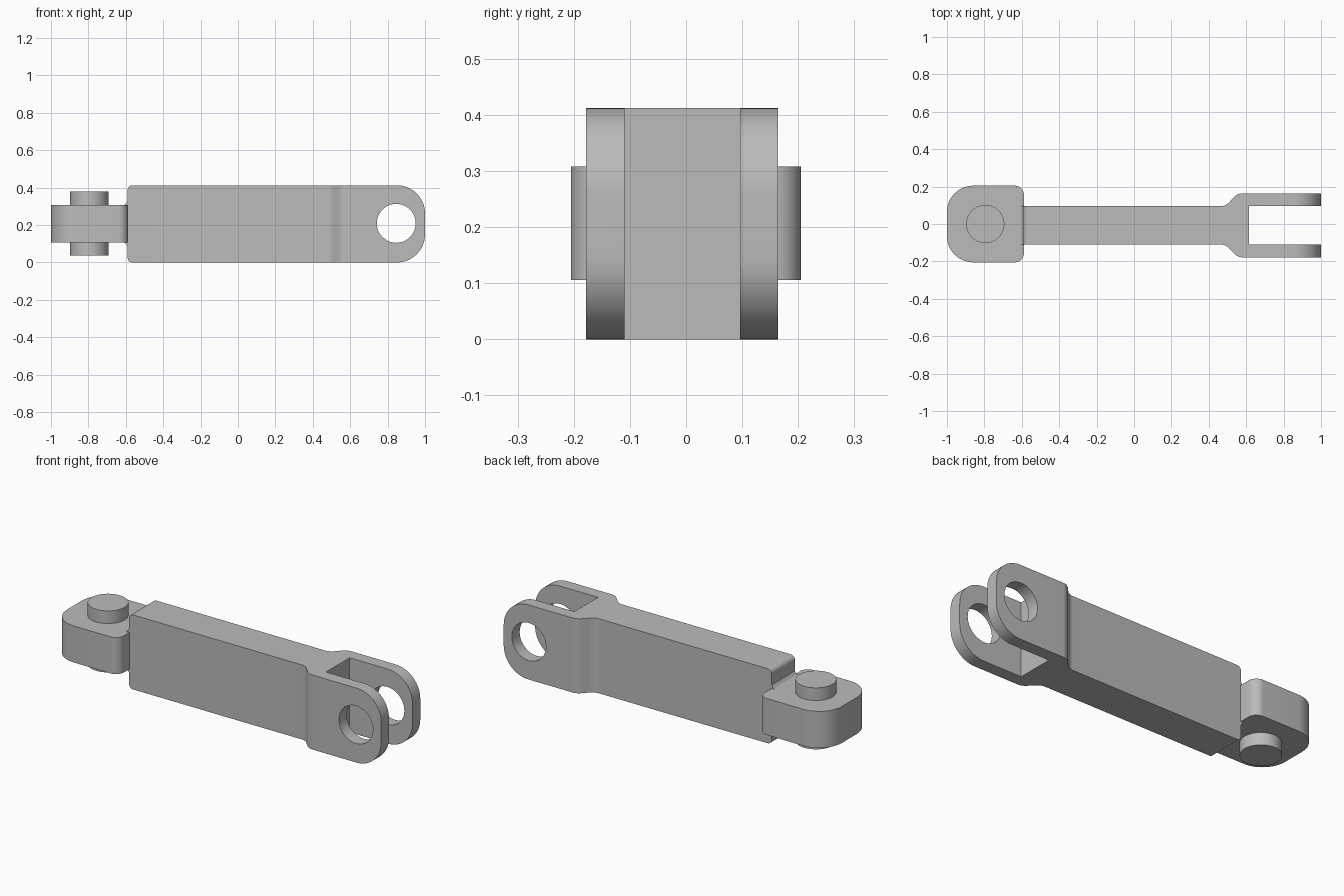
import bpy, bmesh, math
from mathutils import Vector, Matrix

if "Cube" in bpy.data.objects:
    bpy.data.objects.remove(bpy.data.objects["Cube"])

steel = bpy.data.materials.new("grey_steel")
steel.use_nodes = True
grey = (0.5, 0.5, 0.5, 1)
steel.diffuse_color = grey
steel.node_tree.nodes["Principled BSDF"].inputs["Base Color"].default_value = grey


def fillet(corners, steps=10):
    """Round each (x, y, radius) corner of a closed outline."""
    out = []
    n = len(corners)
    for i, (x, y, r) in enumerate(corners):
        p = Vector((x, y))
        if not r:
            out.append(p)
            continue
        a = (Vector(corners[i - 1][:2]) - p).normalized()
        b = (Vector(corners[(i + 1) % n][:2]) - p).normalized()
        half = a.angle(b) / 2
        centre = p + (a + b).normalized() * r / math.sin(half)
        start = p + a * r / math.tan(half) - centre
        end = p + b * r / math.tan(half) - centre
        sweep = start.angle_signed(end)
        for k in range(steps + 1):
            turn = Matrix.Rotation(-sweep * k / steps, 2)
            out.append(centre + turn @ start)
    return out


def prism(name, outline, low, high, along="z"):
    """Extrude an outline along z (from xy) or along y (from xz)."""
    bm = bmesh.new()

    def place(p, h):
        return (p.x, p.y, h) if along == "z" else (p.x, h, p.y)
    face = bm.faces.new([bm.verts.new(place(p, low)) for p in outline])
    top = bmesh.ops.extrude_face_region(bm, geom=[face])["geom"]
    step = Vector(place(Vector((0, 0)), high - low))
    bmesh.ops.translate(bm, vec=step, verts=[v for v in top if isinstance(v, bmesh.types.BMVert)])
    bmesh.ops.recalc_face_normals(bm, faces=bm.faces)
    mesh = bpy.data.meshes.new(name)
    bm.to_mesh(mesh)
    bm.free()
    mesh.materials.append(steel)
    ob = bpy.data.objects.new(name, mesh)
    bpy.context.collection.objects.link(ob)
    return ob


def circle(x, y, r, n=48):
    return [Vector((x + r * math.cos(math.tau * k / n), y + r * math.sin(math.tau * k / n))) for k in range(n)]


def boolean(ob, tool, operation):
    mod = ob.modifiers.new(operation.lower(), "BOOLEAN")
    mod.object, mod.operation, mod.solver = tool, operation, "EXACT"
    bpy.context.view_layer.objects.active = ob
    bpy.ops.object.modifier_apply(modifier=mod.name)
    bpy.data.objects.remove(tool)


# Bar that widens into a slotted fork, seen in plan
mid, bar_w, fork_w = -0.007, 0.103, 0.171
half_plan = [(-0.59, bar_w, 0), (0.49, bar_w, 0.06), (0.555, fork_w, 0.06),
             (1.0, fork_w, 0), (1.0, bar_w, 0), (0.615, bar_w, 0)]
plan = [(x, mid - y, r) for x, y, r in half_plan]
plan += [(x, mid + y, r) for x, y, r in reversed(half_plan)]
body = prism("link_body", fillet(plan), -0.05, 0.5)

# Rounded side silhouette and the cross hole of the fork
side = [(-0.59, 0, 0.025), (1, 0, 0.15), (1, 0.412, 0.15), (-0.59, 0.412, 0.025)]
boolean(body, prism("side_shape", fillet(side, 16), -0.4, 0.4, "y"), "INTERSECT")
boolean(body, prism("fork_hole", circle(0.846, 0.209, 0.104), -0.4, 0.4, "y"), "DIFFERENCE")

# Eye block at the other end
block = [(-1, -0.205, 0.14), (-0.588, -0.205, 0.05), (-0.588, 0.205, 0.05), (-1, 0.205, 0.14)]
head = prism("end_block", fillet(block, 12), 0.106, 0.308)

# Flared joint where the bar meets the block
flare = [(-0.615, 0.106, 0), (-0.605, 0.106, 0.012), (-0.589, 0.085, 0),
         (-0.58, 0.085, 0), (-0.58, 0.329, 0), (-0.589, 0.329, 0),
         (-0.605, 0.308, 0.012), (-0.615, 0.308, 0)]
joint = prism("joint_flare", fillet(flare, 4), mid - bar_w + 0.001, mid + bar_w - 0.001, "y")

# Pin through the block
pin = prism("hinge_pin", circle(-0.795, 0, 0.102), 0.038, 0.378)

for ob in (body, head, joint, pin):
    bpy.ops.object.select_all(action="DESELECT")
    ob.select_set(True)
    bpy.context.view_layer.objects.active = ob
    bpy.ops.object.shade_smooth_by_angle(angle=math.radians(30))
